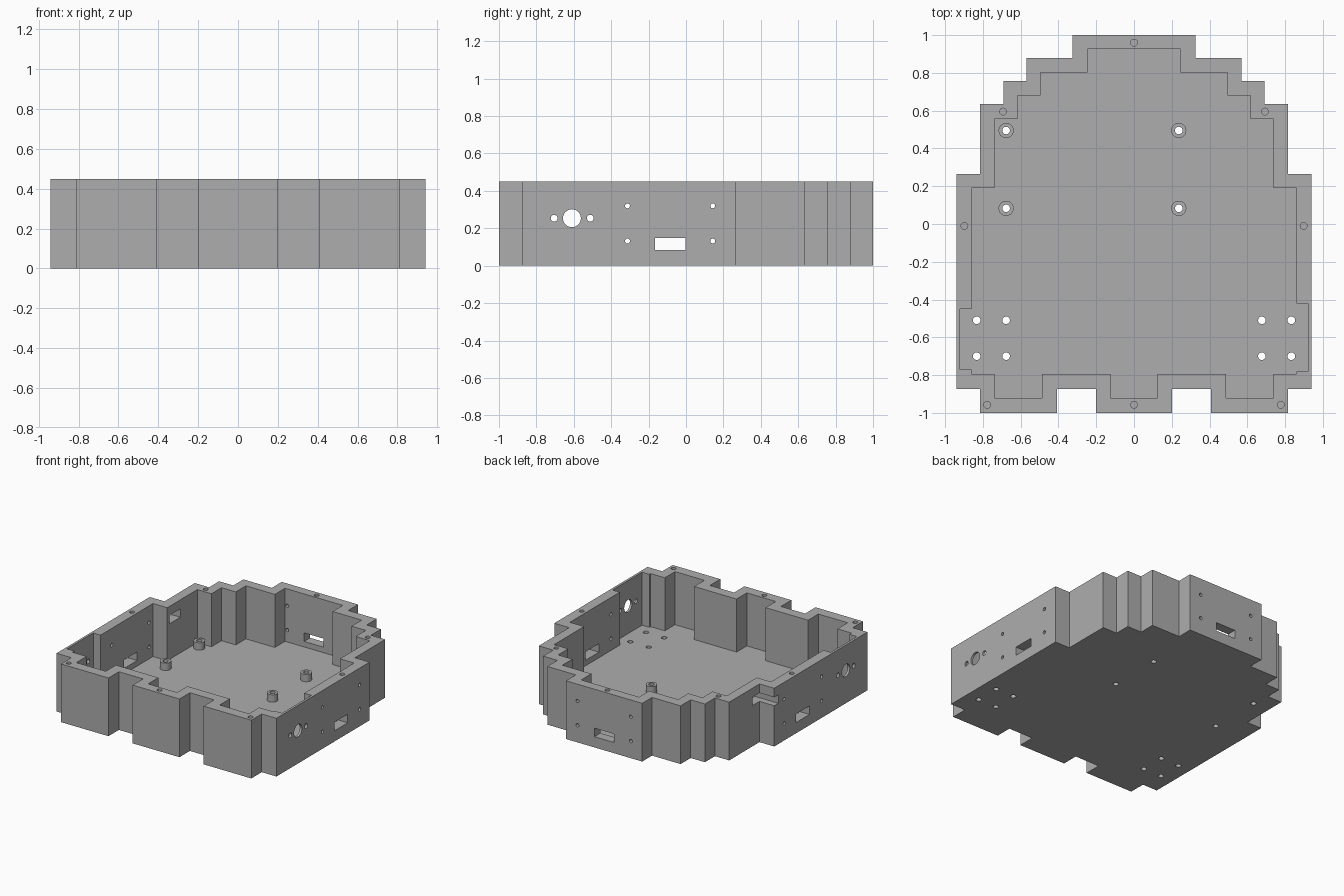
import bpy, bmesh, math
from mathutils import Matrix, Vector

if "Cube" in bpy.data.objects:
    bpy.data.objects.remove(bpy.data.objects["Cube"], do_unlink=True)

HEIGHT, FLOOR, POST_TOP = 0.45, 0.04, 0.097

grey = bpy.data.materials.new("matte_grey")
grey.use_nodes = True
grey.diffuse_color = (0.42, 0.42, 0.42, 1)
grey.node_tree.nodes["Principled BSDF"].inputs["Base Color"].default_value = grey.diffuse_color


def make_object(name, bm):
    bmesh.ops.recalc_face_normals(bm, faces=bm.faces)
    mesh = bpy.data.meshes.new(name)
    bm.to_mesh(mesh)
    bm.free()
    mesh.materials.append(grey)
    obj = bpy.data.objects.new(name, mesh)
    bpy.context.collection.objects.link(obj)
    return obj


def prism(name, outline, z0, z1):
    bm = bmesh.new()
    face = bm.faces.new([bm.verts.new((x, y, z0)) for x, y in outline])
    top = bmesh.ops.extrude_face_region(bm, geom=[face])["geom"]
    verts = [v for v in top if isinstance(v, bmesh.types.BMVert)]
    bmesh.ops.translate(bm, verts=verts, vec=(0, 0, z1 - z0))
    return make_object(name, bm)


def add_box(bm, low, high):
    low, high = Vector(low), Vector(high)
    place = Matrix.Translation((low + high) / 2) @ Matrix.Diagonal((*(high - low), 1))
    bmesh.ops.create_cube(bm, size=1, matrix=place)


def add_rod(bm, centre, radius, length, axis="Z"):
    turn = {"X": Matrix.Rotation(math.pi / 2, 4, "Y"),
            "Y": Matrix.Rotation(math.pi / 2, 4, "X"),
            "Z": Matrix.Identity(4)}[axis]
    bmesh.ops.create_cone(bm, cap_ends=True, segments=32, radius1=radius, radius2=radius,
                          depth=length, matrix=Matrix.Translation(centre) @ turn)


def cut(target, cutter):
    cutter.hide_render = True
    mod = target.modifiers.new("cut", "BOOLEAN")
    mod.operation, mod.solver, mod.object = "DIFFERENCE", "EXACT", cutter
    bpy.ops.object.select_all(action="DESELECT")
    bpy.context.view_layer.objects.active = target
    target.select_set(True)
    bpy.ops.object.modifier_apply(modifier=mod.name)
    bpy.data.objects.remove(cutter, do_unlink=True)


def mirrored(half):
    return half + [(-x, y) for x, y in reversed(half)]


# Stepped outer block
outer = [(0.2, -0.873), (0.2, -1), (0.407, -1)][::-1]
outer = [(0.2, -0.873), (0.407, -0.873), (0.407, -1), (0.814, -1), (0.814, -0.873),
         (0.94, -0.873), (0.94, 0.265), (0.814, 0.265), (0.814, 0.635), (0.692, 0.635),
         (0.692, 0.757), (0.57, 0.757), (0.57, 0.88), (0.326, 0.88), (0.326, 1)]
case = prism("case_shell", mirrored([(0.2, -1)] + outer), 0, HEIGHT)

# Cavity, with a shallow pocket in each side wall
front = [(0.124, -0.92), (0.124, -0.795), (0.487, -0.795), (0.487, -0.92),
         (0.738, -0.92), (0.738, -0.795), (0.86, -0.795)]
back = [(0.86, 0.19), (0.738, 0.19), (0.738, 0.557), (0.617, 0.557), (0.617, 0.68),
        (0.495, 0.68), (0.495, 0.803), (0.247, 0.803), (0.247, 0.927)]


def inner_half(side, low, high):
    pocket = [(0.86, low), (0.922, low), (0.922, high), (0.86, high)]
    return [(side * x, y) for x, y in front + pocket + back]


cavity = inner_half(1, -0.78, -0.42) + inner_half(-1, -0.77, -0.45)[::-1]
cut(case, prism("cavity_cutter", cavity, FLOOR, HEIGHT + 0.1))

# Openings through the side walls and back wall
holes = bmesh.new()
add_rod(holes, (0, -0.61, 0.254), 0.048, 2.2, "X")
for y in (-0.705, -0.512):
    add_rod(holes, (0, y, 0.254), 0.018, 2.2, "X")
add_box(holes, (-1.1, -0.166, 0.083), (1.1, -0.003, 0.149))
add_box(holes, (-0.083, 0.85, 0.083), (0.083, 1.1, 0.149))
add_box(holes, (-1.1, 0.215, 0.315), (-0.7, 0.35, 0.38))
for z in (0.132, 0.32):
    for offset in (-0.228, 0.228):
        add_rod(holes, (0, offset - 0.085, z), 0.013, 2.2, "X")
        add_rod(holes, (offset, 0.97, z), 0.013, 0.25, "Y")

# Blind screw holes in the rim
rim = [(0, 0.96), (0, -0.957)]
for side in (-1, 1):
    rim += [(side * x, y) for x, y in ((0.693, 0.595), (0.898, -0.01), (0.777, -0.957))]
for x, y in rim:
    add_rod(holes, (x, y, HEIGHT), 0.018, 0.2)

# Floor holes
posts = [(x, y) for x in (-0.677, 0.237) for y in (0.083, 0.495)]
mounts = [(side * x, y) for side in (-1, 1) for x in (0.677, 0.833) for y in (-0.70, -0.51)]
for x, y in posts + mounts:
    add_rod(holes, (x, y, 0), 0.02, 0.12)
cut(case, make_object("hole_cutter", holes))

# Hollow standoffs
parts = [case]
for i, (x, y) in enumerate(posts):
    bm = bmesh.new()
    add_rod(bm, (x, y, (FLOOR + POST_TOP) / 2), 0.04, POST_TOP - FLOOR)
    post = make_object(f"standoff_{i + 1}", bm)
    bore = bmesh.new()
    add_rod(bore, (x, y, POST_TOP / 2), 0.02, 0.2)
    cut(post, make_object("bore_cutter", bore))
    parts.append(post)

# Smooth round walls, crisp edges
bpy.ops.object.select_all(action="DESELECT")
for obj in parts:
    obj.select_set(True)
bpy.context.view_layer.objects.active = case
bpy.ops.object.shade_smooth_by_angle(angle=math.radians(30))
